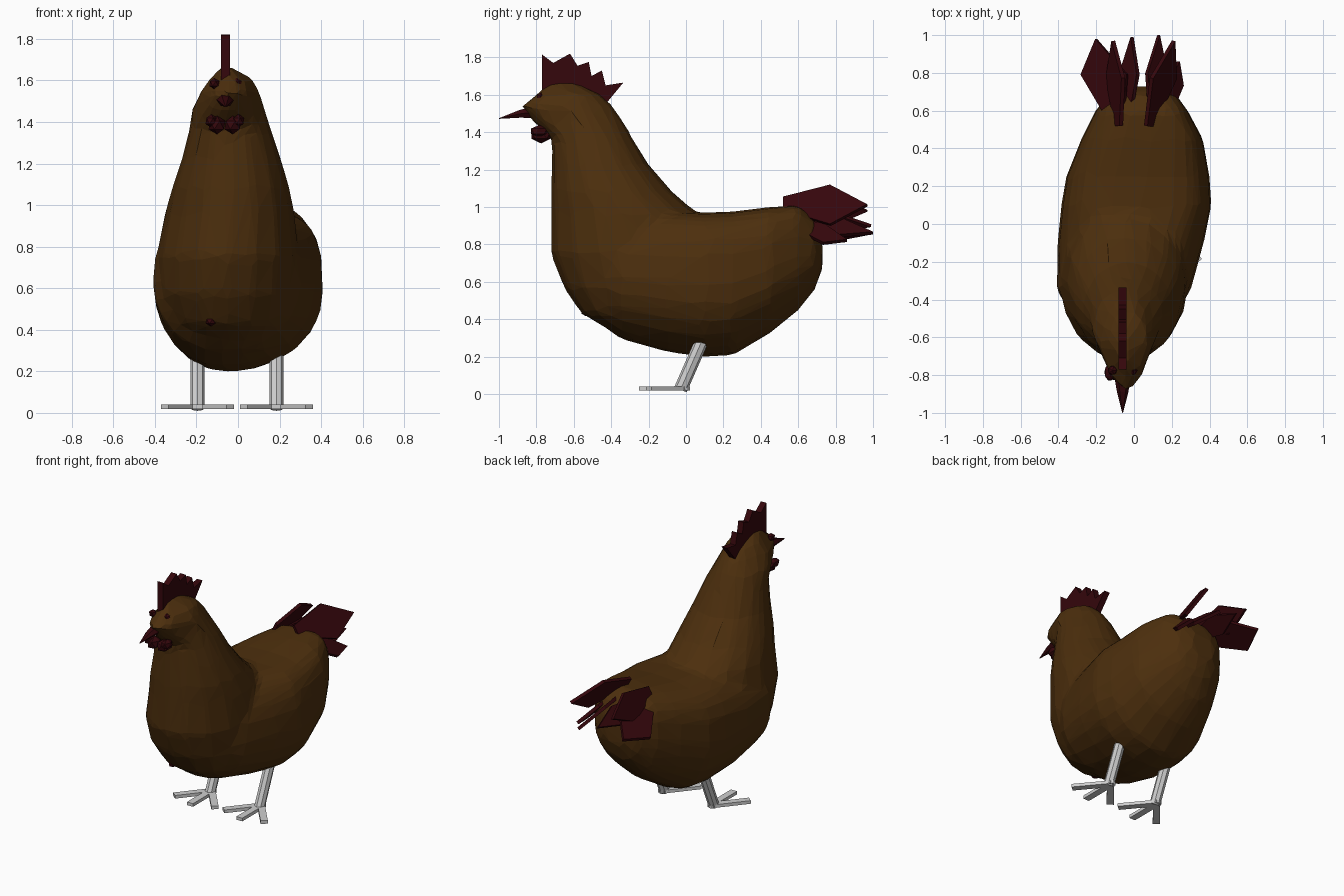
import bpy, bmesh, math
from mathutils import Vector

if "Cube" in bpy.data.objects:
    bpy.data.objects.remove(bpy.data.objects["Cube"])


def material(name, rgb):
    m = bpy.data.materials.new(name)
    m.diffuse_color = (*rgb, 1)
    m.use_nodes = True
    m.node_tree.nodes["Principled BSDF"].inputs["Base Color"].default_value = m.diffuse_color
    return m


BROWN = material("brown_feathers", (0.073, 0.028, 0.004))
RED = material("dark_red", (0.035, 0.002, 0.0035))
GREY = material("pale_grey", (0.62, 0.62, 0.62))


def finish(name, bm, mat):
    bmesh.ops.recalc_face_normals(bm, faces=bm.faces)
    me = bpy.data.meshes.new(name)
    bm.to_mesh(me)
    bm.free()
    me.materials.append(mat)
    ob = bpy.data.objects.new(name, me)
    bpy.context.collection.objects.link(ob)
    return ob


def add_loft(bm, rings):
    vs = [[bm.verts.new(p) for p in r] for r in rings]
    n = len(vs[0])
    for a, b in zip(vs, vs[1:]):
        for i in range(n):
            j = (i + 1) % n
            bm.faces.new((a[i], a[j], b[j], b[i]))
    bm.faces.new(vs[0])
    bm.faces.new(vs[-1])


def loft(name, rings, mat):
    bm = bmesh.new()
    add_loft(bm, rings)
    return finish(name, bm, mat)


def oval(n, top, bottom=None):
    """Unit superellipse points with separate powers for upper and lower half"""
    out = []
    for i in range(n):
        a = 2 * math.pi * i / n
        c, s = math.cos(a), math.sin(a)
        p = top if s > 0 else (bottom or top)
        out.append((math.copysign(abs(c) ** (2 / p), c),
                    math.copysign(abs(s) ** (2 / p), s)))
    return out


def plate(name, pts, thick, mat):
    """Flat outline thickened to both sides along its normal"""
    pts = [Vector(p) for p in pts]
    nrm = Vector((0, 0, 0))
    for a, b in zip(pts, pts[1:] + pts[:1]):
        nrm += a.cross(b)
    off = nrm.normalized() * thick / 2
    return loft(name, [[p - off for p in pts], [p + off for p in pts]], mat)


def ball(name, loc, size, mat, sub=1):
    bm = bmesh.new()
    bmesh.ops.create_icosphere(bm, subdivisions=sub, radius=1)
    for v in bm.verts:
        v.co = Vector(loc) + Vector(c * s for c, s in zip(v.co, size))
    return finish(name, bm, mat)


# Trunk: upright cross-sections along y (y, bottom, top, left, right)
BODY = [(-.60, .52, .80, -.18, .10), (-.53, .43, .90, -.29, .19),
        (-.35, .295, .96, -.41, .30), (-.10, .225, .98, -.405, .37),
        (.10, .197, .97, -.385, .41), (.25, .207, .975, -.36, .40),
        (.45, .325, 1.0, -.28, .365), (.60, .445, 1.01, -.205, .285),
        (.69, .56, .94, -.13, .22), (.73, .67, .83, -.05, .13)]
trunk = []
for y, z0, z1, x0, x1 in BODY:
    skew = .05 if -.2 < y < .65 else .02      # back leans a little to the right
    ring = oval(24, 3.2 if y > 0 else 2.6, 2.05)
    trunk.append([((x0 + x1) / 2 + u * (x1 - x0) / 2 + skew * w * (1 - u * u), y,
                   (z0 + z1) / 2 + w * (z1 - z0) / 2) for u, w in ring])

# Breast, neck and head: level sections along z (z, front, back, left, right)
NECK = [(.30, -.34, 0, -.24, .14), (.43, -.56, .05, -.33, .23),
        (.57, -.655, .08, -.385, .27), (.75, -.725, .13, -.395, .29),
        (.95, -.725, .08, -.355, .275), (1.08, -.725, -.07, -.32, .25),
        (1.23, -.72, -.2, -.27, .205), (1.37, -.72, -.285, -.235, .16),
        (1.46, -.825, -.335, -.225, .13), (1.54, -.885, -.39, -.185, .105),
        (1.605, -.80, -.46, -.14, .075), (1.67, -.73, -.60, -.08, -.04)]
neck = []
for z, y0, y1, x0, x1 in NECK:
    ring = []
    for u, w in oval(16, 2.0):
        t = 1.0
        if z > 1.4 and w < -.3:               # narrow face
            t = .6 if w < -.8 else .8
        ring.append(((x0 + x1) / 2 + t * u * (x1 - x0) / 2,
                     (y0 + y1) / 2 + w * (y1 - y0) / 2, z))
    neck.append(ring)

# Fuse trunk and neck into one softly blended, coarsely faceted body
bm = bmesh.new()
add_loft(bm, trunk)
add_loft(bm, neck)
body = finish("body", bm, BROWN)
mod = body.modifiers.new("fuse", 'REMESH')
mod.mode = 'VOXEL'
mod.voxel_size = .022
mod = body.modifiers.new("blend", 'SMOOTH')
mod.factor, mod.iterations = .5, 8
mod = body.modifiers.new("facets", 'DECIMATE')
mod.ratio = .045
fused = bpy.data.meshes.new_from_object(
    body.evaluated_get(bpy.context.evaluated_depsgraph_get()))
body.modifiers.clear()
body.data = fused
fused.materials.clear()
fused.materials.append(BROWN)
for p in fused.polygons:
    p.material_index = 0
    p.use_smooth = False

# Comb
COMB = [(-.77, 1.60), (-.77, 1.815), (-.71, 1.77), (-.62, 1.82), (-.58, 1.755),
        (-.52, 1.775), (-.505, 1.70), (-.45, 1.73), (-.43, 1.65), (-.335, 1.665),
        (-.43, 1.55), (-.50, 1.56)]
plate("comb", [(-.06, y, z) for y, z in COMB], .042, RED)

# Beak: tapering to a point
base = [(-.06 + .044 * u, -.81, 1.507 + .035 * w) for u, w in oval(6, 2)]
mid = [(-.06 + .03 * u, -.89, 1.498 + .024 * w) for u, w in oval(6, 2)]
tip = [(-.06 + .002 * u, -1.0, 1.473 + .002 * w) for u, w in oval(6, 2)]
loft("beak", [base, mid, tip], RED)

# Eyes, wattles and breast spot
for side in (-1, 1):
    ball("eye", (-.06 + side * .054, -.775, 1.585), (.027, .027, .027), RED)
    ball("wattle", (-.063 + side * .038, -.775, 1.385), (.045, .06, .045), RED)
    ball("wattle_lobe", (-.063 + side * .065, -.785, 1.405), (.032, .05, .033), RED)
ball("breast_spot", (-.13, -.535, .44), (.028, .028, .024), RED)

# Tail feathers: kite-shaped blades (base, tip, outward half-width direction)
FEATHERS = [((-.09, .55, .94), (-.20, .98, .86), (-.115, 0, -.065)),
            ((-.08, .52, 1.0), (-.11, .97, .98), (-.04, 0, -.085)),
            ((-.04, .54, .94), (-.01, .99, .90), (-.045, 0, -.05)),
            ((.08, .52, 1.02), (.21, .97, 1.01), (.06, 0, -.10)),
            ((.10, .54, .95), (.13, 1.0, .86), (.05, 0, -.05)),
            ((.17, .57, .91), (.235, .86, .82), (.045, 0, -.05))]
for b, t, w in FEATHERS:
    b, t, w = Vector(b), Vector(t), Vector(w)
    m = b.lerp(t, .56)
    plate("tail_feather", [b - w * .3, m - w, t, m + w * 1.1, b + w * .4], .022, RED)

# Legs and three-toed feet
for x in (-.195, .185):
    loft("leg", [[(x + .034 * u, y + .034 * w, z - .012 * w) for u, w in oval(8, 2)]
                 for y, z in ((-.03, .022), (.085, .285))], GREY)
    for dx, dy in ((-.157, -.19), (0, -.24), (.157, -.19)):
        d = Vector((dx, dy, 0))
        n = Vector((-dy, dx, 0)).normalized() * .023
        o = Vector((x, -.01, .03))
        back = o - d.normalized() * .02
        plate("toe", [back - n, o + d - n, o + d + n, back + n], .022, GREY)
